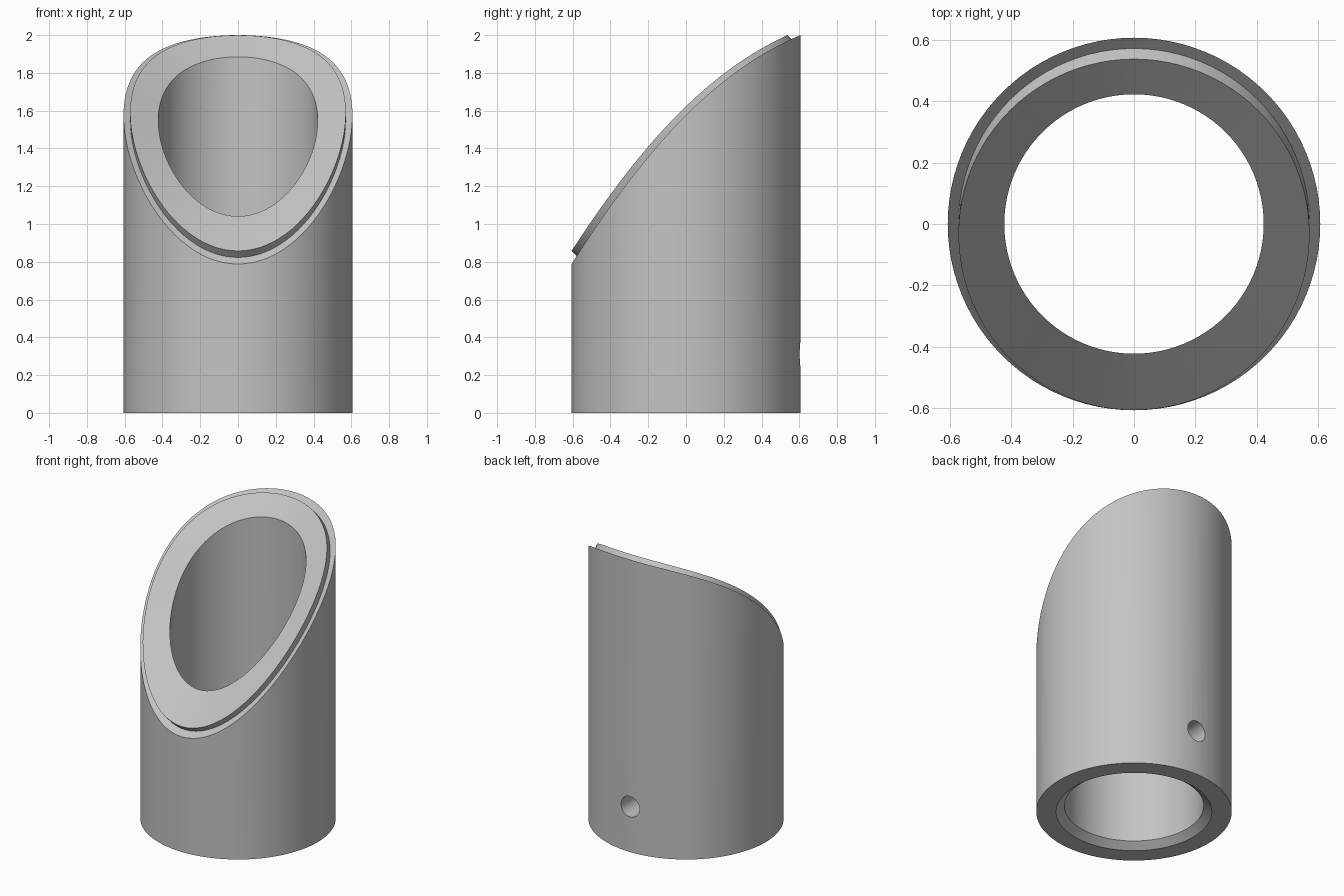
import bpy, bmesh, math

cube = bpy.data.objects.get("Cube")
if cube:
    bpy.data.objects.remove(cube, do_unlink=True)

SEGMENTS = 96
OUTER, LIP, BORE = 0.606, 0.571, 0.422
SADDLE_RADIUS = 1.49      # radius of the scooped 45 degree cut
CUT_HEIGHT = 1.394        # height of the cut on the tube axis
LIP_SHIFT = 0.0345        # lip rises forward and up by this much

grey = bpy.data.materials.new("plain grey")
grey.use_nodes = True
colour = (0.55, 0.55, 0.55, 1)
grey.diffuse_color = colour
grey.node_tree.nodes["Principled BSDF"].inputs["Base Color"].default_value = colour


def saddle(x, y):
    sag = SADDLE_RADIUS - math.sqrt(SADDLE_RADIUS ** 2 - x * x)
    return y + CUT_HEIGHT + sag * math.sqrt(2)


def flat(z):
    return lambda x, y: (x, y, z)


def on_cut(x, y):
    return x, y, saddle(x, y)


def on_lip_edge(x, y):
    return x, y - LIP_SHIFT, saddle(x, y) + LIP_SHIFT


def on_lip_face(x, y):
    return x, y, saddle(x, y) + 2 * LIP_SHIFT


# Tube wall: closed loop of rings, from the bottom chamfer round to the bore
rings = [(0.483, flat(0)), (OUTER, flat(0)), (OUTER, on_cut), (LIP, on_cut),
         (LIP, on_lip_edge), (BORE, on_lip_face), (0.432, flat(0.04))]
bm = bmesh.new()
loops = []
for radius, place in rings:
    angles = [2 * math.pi * i / SEGMENTS for i in range(SEGMENTS)]
    loops.append([bm.verts.new(place(radius * math.cos(a), radius * math.sin(a)))
                  for a in angles])
for k, lower in enumerate(loops):
    upper = loops[(k + 1) % len(loops)]
    for i in range(SEGMENTS):
        j = (i + 1) % SEGMENTS
        bm.faces.new((lower[i], lower[j], upper[j], upper[i]))
bmesh.ops.recalc_face_normals(bm, faces=bm.faces)
mesh = bpy.data.meshes.new("mitred_tube")
bm.to_mesh(mesh)
bm.free()
mesh.materials.append(grey)
tube = bpy.data.objects.new("mitred_tube", mesh)
bpy.context.collection.objects.link(tube)

# Small round hole through the back wall
bpy.ops.mesh.primitive_cylinder_add(vertices=32, radius=0.07, depth=0.5,
                                    location=(0, 0.55, 0.31),
                                    rotation=(math.pi / 2, 0, 0))
cutter = bpy.context.object
cutter.name = "hole_cutter"
cutter.hide_render = True
cutter.data.materials.append(grey)

bpy.ops.object.select_all(action="DESELECT")
tube.select_set(True)
bpy.context.view_layer.objects.active = tube
cut = tube.modifiers.new("back_hole", "BOOLEAN")
cut.operation = "DIFFERENCE"
cut.solver = "EXACT"
cut.object = cutter
bpy.ops.object.modifier_apply(modifier=cut.name)
bpy.data.objects.remove(cutter, do_unlink=True)

bpy.ops.object.shade_smooth_by_angle(angle=math.radians(25))
